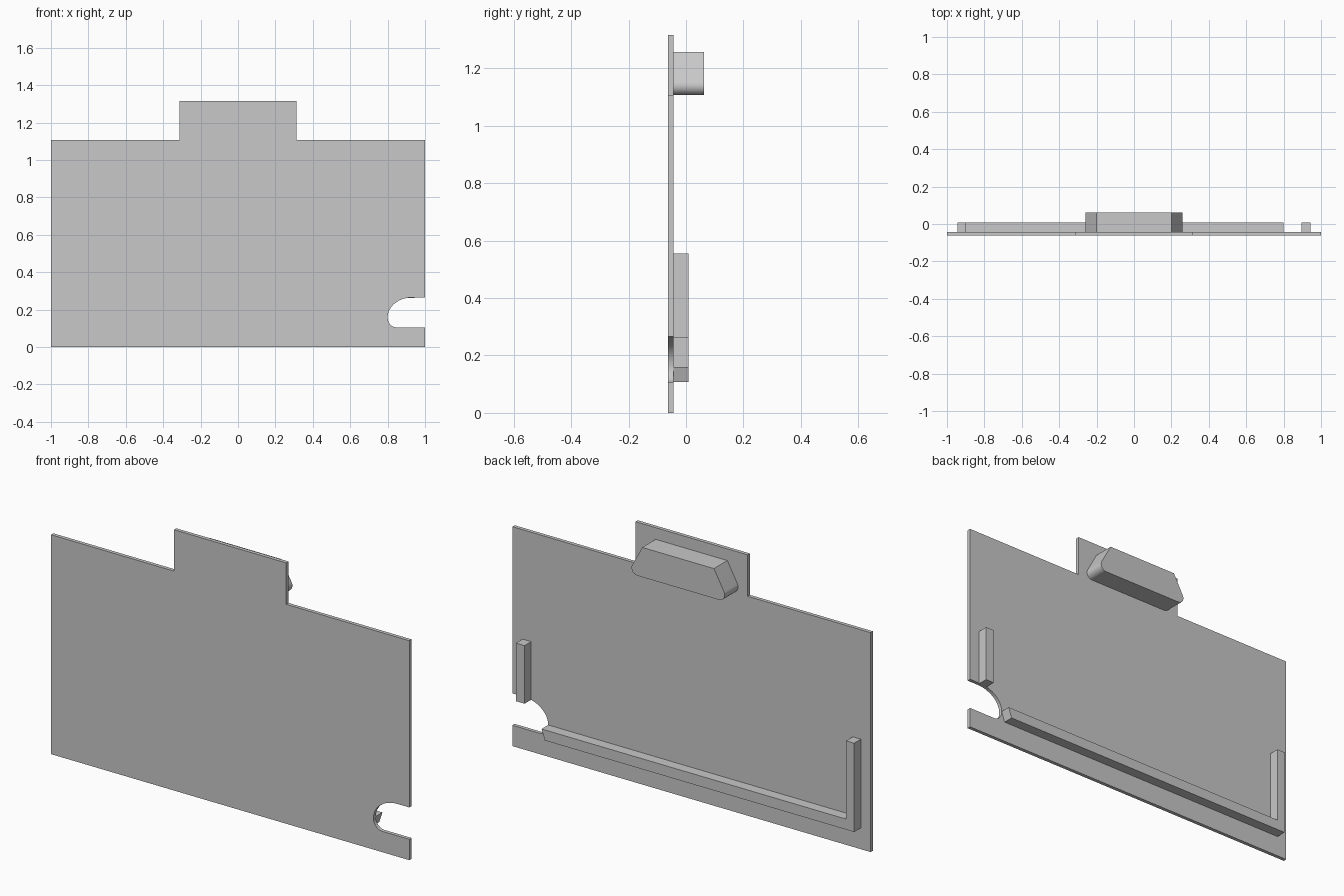
import bpy, bmesh
from math import sin, cos, radians, acos, atan2, hypot, degrees

cube = bpy.data.objects.get("Cube")
if cube:
    bpy.data.objects.remove(cube, do_unlink=True)

# Single plain grey plastic
grey = bpy.data.materials.new("grey plastic")
grey.use_nodes = True
grey.diffuse_color = (0.58, 0.58, 0.58, 1)
grey.node_tree.nodes["Principled BSDF"].inputs["Base Color"].default_value = grey.diffuse_color

FRONT, BACK = -0.0625, -0.044      # plate faces
RAIL_Y, HUMP_Y = 0.009, 0.0625     # how far the raised parts reach


def arc(cx, cz, rx, rz, start, end, steps=14):
    angles = [radians(start + (end - start) * i / steps) for i in range(steps + 1)]
    return [(cx + rx * cos(a), cz + rz * sin(a)) for a in angles]


def extrude_profile(name, outline, y0, y1):
    """Prism with an x-z outline, running from y0 to y1."""
    bm = bmesh.new()
    face = bm.faces.new([bm.verts.new((x, y0, z)) for x, z in outline])
    new = bmesh.ops.extrude_face_region(bm, geom=[face])["geom"]
    bmesh.ops.translate(bm, vec=(0, y1 - y0, 0),
                        verts=[v for v in new if isinstance(v, bmesh.types.BMVert)])
    bmesh.ops.recalc_face_normals(bm, faces=bm.faces)
    mesh = bpy.data.meshes.new(name)
    bm.to_mesh(mesh)
    bm.free()
    mesh.materials.append(grey)
    obj = bpy.data.objects.new(name, mesh)
    bpy.context.collection.objects.link(obj)
    bpy.ops.object.select_all(action="DESELECT")
    obj.select_set(True)
    bpy.context.view_layer.objects.active = obj
    bpy.ops.object.shade_smooth_by_angle(angle=radians(25))
    return obj


# Cover plate with top tab and rounded side notch
notch = arc(0.85, 0.157, 0.05, 0.052, 270, 180) + arc(0.935, 0.16, 0.135, 0.106, 180, 90)
plate = [(-1, 0), (1, 0), (1, 0.105)] + notch + [
    (1, 0.266), (1, 1.107), (0.313, 1.107), (0.313, 1.316),
    (-0.313, 1.316), (-0.313, 1.107), (-1, 1.107)]
extrude_profile("cover_plate", plate, FRONT, BACK)

# Latch block: sloping ends tangent to rounded lower corners
top_x, top_z, low_z, r = 0.2, 1.257, 1.107, 0.032
cx, cz = 0.26 - r, low_z + r
dx, dz = top_x - cx, top_z - cz
tangent = degrees(atan2(dz, dx) - acos(r / hypot(dx, dz)))
right_half = arc(cx, cz, r, r, -90, tangent) + [(top_x, top_z)]
left_half = [(-x, z) for x, z in reversed(right_half)]
extrude_profile("latch_block", right_half + left_half, BACK, HUMP_Y)

# L-shaped locating rail: long bottom bar plus upright
rail = [(-0.945, 0.107), (0.782, 0.107), (0.8, 0.16), (-0.9, 0.16),
        (-0.9, 0.555), (-0.945, 0.555)]
extrude_profile("corner_rail", rail, BACK, RAIL_Y)

# Short upright above the notch
post = [(0.895, 0.262), (0.943, 0.262), (0.943, 0.555), (0.895, 0.555)]
extrude_profile("short_post", post, BACK, RAIL_Y)
